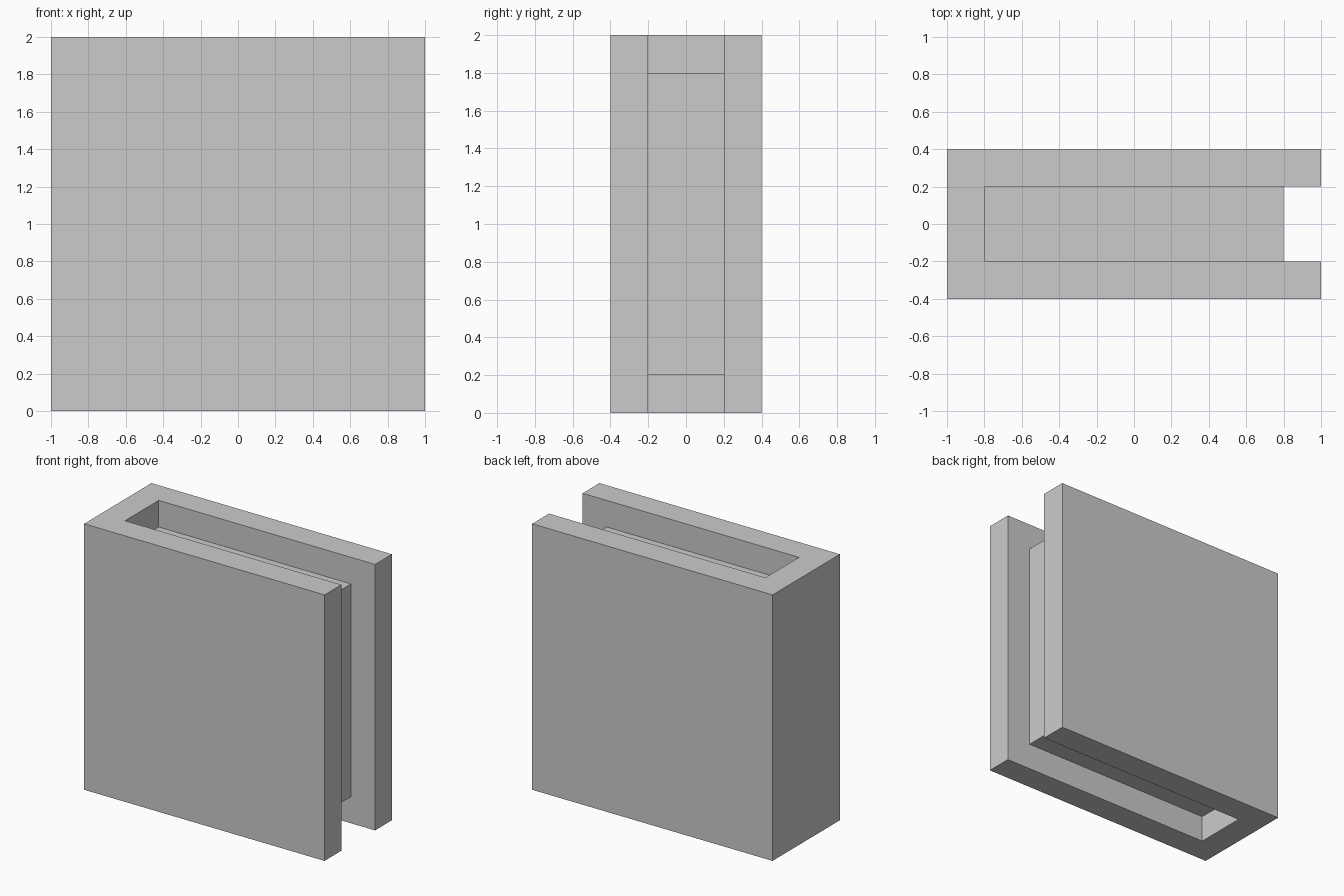
import bpy
import bmesh

default = bpy.data.objects.get("Cube")
if default:
    bpy.data.objects.remove(default, do_unlink=True)

LENGTH, DEPTH, HEIGHT = 2.0, 0.8, 2.0
GROOVE_HALF = 0.2   # half the groove width
GROOVE_DEEP = 0.2   # groove depth, also the end wall thickness

# Single flat grey
grey = bpy.data.materials.new("plain_grey")
grey.use_nodes = True
colour = (0.6, 0.6, 0.6, 1.0)
grey.diffuse_color = colour
grey.node_tree.nodes["Principled BSDF"].inputs["Base Color"].default_value = colour

# Solid block standing on the ground
bm = bmesh.new()
bmesh.ops.create_cube(bm, size=1.0)
for v in bm.verts:
    v.co.x *= LENGTH
    v.co.y *= DEPTH
    v.co.z = (v.co.z + 0.5) * HEIGHT

# Cut the outline of the groove into the block
wall_x = -LENGTH / 2 + GROOVE_DEEP
for point, normal in (((0, -GROOVE_HALF, 0), (0, 1, 0)),
                      ((0, GROOVE_HALF, 0), (0, 1, 0)),
                      ((wall_x, 0, 0), (1, 0, 0))):
    bmesh.ops.bisect_plane(bm, geom=bm.verts[:] + bm.edges[:] + bm.faces[:],
                           plane_co=point, plane_no=normal)

# Groove: sink the middle strip of the top, left end and bottom
strip = [f for f in bm.faces
         if abs(f.calc_center_median().y) < GROOVE_HALF / 2
         and f.calc_center_median().x > wall_x]
sunk = bmesh.ops.extrude_face_region(bm, geom=strip)["geom"]
bmesh.ops.delete(bm, geom=[f for f in strip if f.is_valid], context='FACES')
for v in sunk:
    if isinstance(v, bmesh.types.BMVert):
        v.co.x = min(v.co.x, LENGTH / 2 - GROOVE_DEEP)
        v.co.z = min(max(v.co.z, GROOVE_DEEP), HEIGHT - GROOVE_DEEP)

# Merge coplanar faces and finish
bmesh.ops.dissolve_limit(bm, angle_limit=0.01, verts=bm.verts[:], edges=bm.edges[:])
bmesh.ops.recalc_face_normals(bm, faces=bm.faces[:])
mesh = bpy.data.meshes.new("grooved_block")
bm.to_mesh(mesh)
bm.free()
mesh.materials.append(grey)
block = bpy.data.objects.new("grooved_block", mesh)
bpy.context.scene.collection.objects.link(block)
